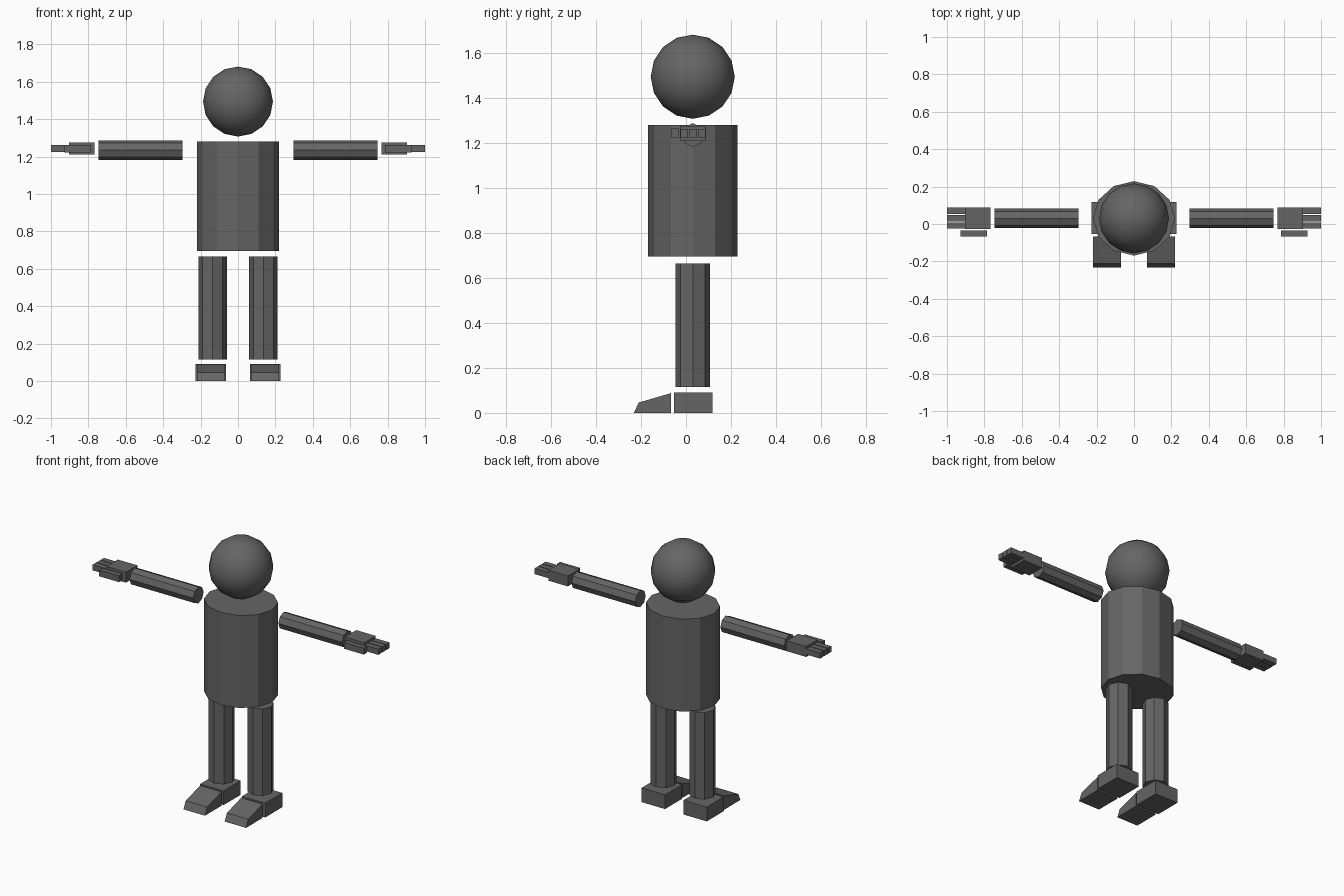
import bpy, bmesh, math
from mathutils import Matrix, Vector

if "Cube" in bpy.data.objects:
    bpy.data.objects.remove(bpy.data.objects["Cube"])

grey = bpy.data.materials.new("dark_grey")
grey.diffuse_color = (0.13, 0.13, 0.13, 1)
grey.use_nodes = True
grey.node_tree.nodes["Principled BSDF"].inputs["Base Color"].default_value = grey.diffuse_color
CY = 0.03  # depth of the body axis


def finish(bm, name):
    bmesh.ops.recalc_face_normals(bm, faces=bm.faces[:])
    mesh = bpy.data.meshes.new(name)
    bm.to_mesh(mesh)
    bm.free()
    mesh.materials.append(grey)
    obj = bpy.data.objects.new(name, mesh)
    bpy.context.collection.objects.link(obj)
    return obj


def prism(name, sides, radii, length, centre, rotation=Matrix()):
    """Capped cylinder with a vertex on each cross axis."""
    bm = bmesh.new()
    bmesh.ops.create_cone(bm, cap_ends=True, segments=sides, radius1=1, radius2=1, depth=1)
    bm.transform(Matrix.Translation(centre) @ rotation
                 @ Matrix.Diagonal((radii[0], radii[1], length, 1)))
    return finish(bm, name)


def box(name, xs, ys, zs):
    bm = bmesh.new()
    bmesh.ops.create_cube(bm, size=1)
    lo, hi = Vector((min(xs), ys[0], zs[0])), Vector((max(xs), ys[1], zs[1]))
    bm.transform(Matrix.Translation((lo + hi) / 2) @ Matrix.Diagonal((*(hi - lo), 1)))
    return finish(bm, name)


def extrude_x(name, profile, x0, x1):
    """Side profile (y, z) extruded across x."""
    bm = bmesh.new()
    face = bm.faces.new([bm.verts.new((x0, y, z)) for y, z in profile])
    new = bmesh.ops.extrude_face_region(bm, geom=[face])["geom"]
    bmesh.ops.translate(bm, vec=(x1 - x0, 0, 0),
                        verts=[v for v in new if isinstance(v, bmesh.types.BMVert)])
    return finish(bm, name)


# Head
bm = bmesh.new()
bmesh.ops.create_uvsphere(bm, u_segments=16, v_segments=8, radius=0.187)
bm.transform(Matrix.Translation((0, CY, 1.494)))
for f in bm.faces:
    f.smooth = True
finish(bm, "head")

# Torso
prism("torso", 12, (0.219, 0.199), 0.585, (0, CY, 0.9875))

along_x = Matrix.Rotation(math.pi / 2, 4, 'Y')
for side, s in (("left", 1), ("right", -1)):
    # Arm and leg
    prism(side + "_arm", 8, (0.052, 0.052), 0.447, (s * 0.5215, CY, 1.235), along_x)
    prism(side + "_leg", 8, (0.076, 0.076), 0.55, (s * 0.136, CY, 0.39))

    # Hand: palm, three fingers and thumb
    box(side + "_palm", (s * 0.766, s * 0.903), (-0.026, 0.088), (1.21, 1.276))
    for i in range(3):
        y = -0.025 + i * 0.039
        box(f"{side}_finger_{i + 1}", (s * 0.903, s), (y, y + 0.034), (1.225, 1.261))
    box(side + "_thumb", (s * 0.787, s * 0.927), (-0.066, -0.034), (1.223, 1.263))

    # Foot: heel block and sloped toe
    box(side + "_heel", (s * 0.064, s * 0.228), (-0.053, 0.118), (0, 0.09))
    extrude_x(side + "_toe",
              [(-0.066, 0), (-0.232, 0), (-0.21, 0.046), (-0.066, 0.088)],
              s * 0.069, s * 0.219)
